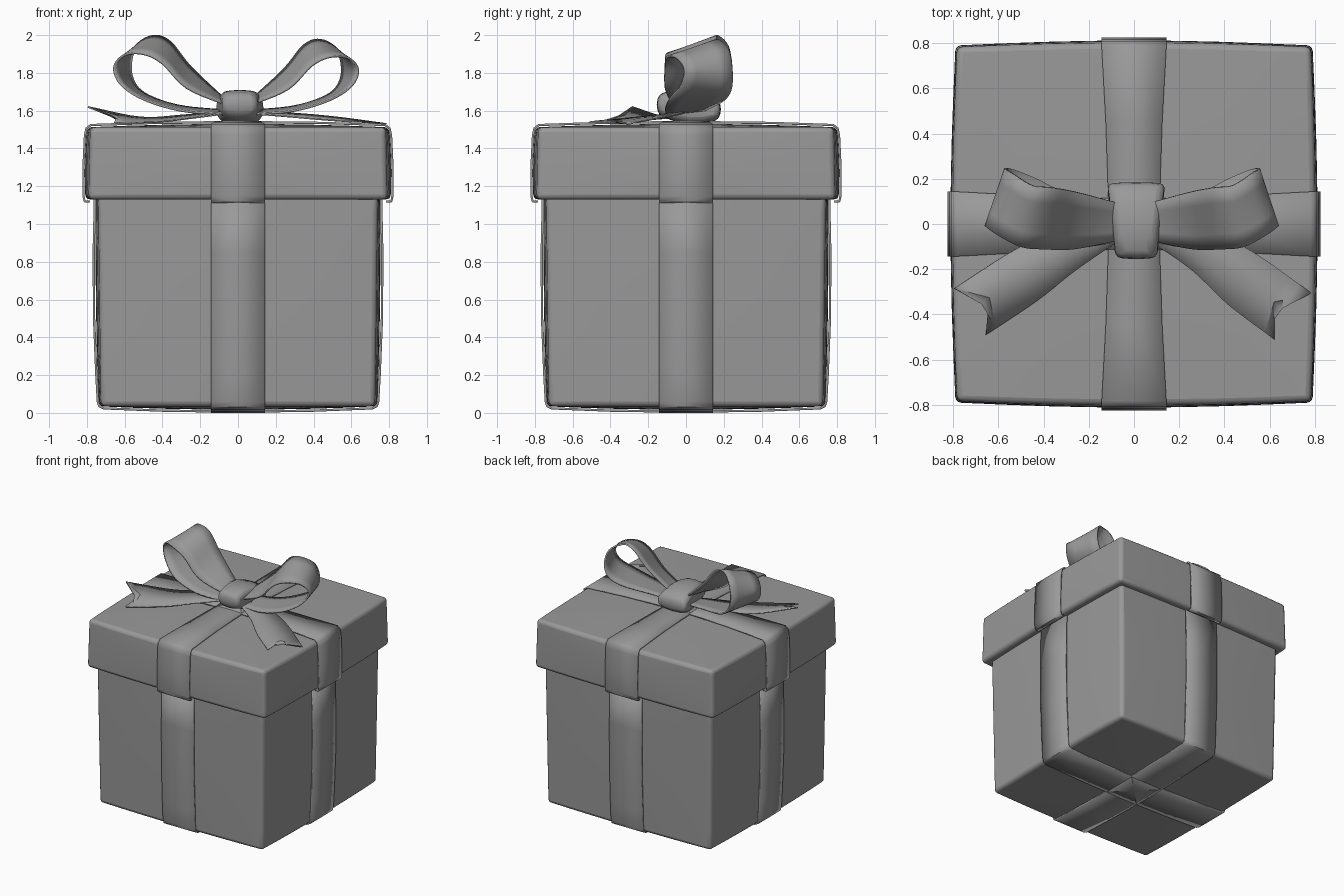
import bpy, bmesh, math
from mathutils import Vector

if "Cube" in bpy.data.objects:
    bpy.data.objects.remove(bpy.data.objects["Cube"])

grey = bpy.data.materials.new("warm_grey")
grey.diffuse_color = (0.32, 0.32, 0.32, 1)
grey.use_nodes = True
grey.node_tree.nodes["Principled BSDF"].inputs["Base Color"].default_value = grey.diffuse_color


def finish(name, bm, angle=40):
    bmesh.ops.recalc_face_normals(bm, faces=bm.faces)
    mesh = bpy.data.meshes.new(name)
    bm.to_mesh(mesh)
    bm.free()
    mesh.materials.append(grey)
    ob = bpy.data.objects.new(name, mesh)
    bpy.context.collection.objects.link(ob)
    bpy.context.view_layer.objects.active = ob
    ob.select_set(True)
    bpy.ops.object.shade_smooth_by_angle(angle=math.radians(angle))
    ob.select_set(False)
    return ob


def bevel(ob, width, segments=3):
    m = ob.modifiers.new("rounded_edges", "BEVEL")
    m.width, m.segments = width, segments
    m.limit_method, m.angle_limit = "ANGLE", math.radians(50)


def smooth(points, steps=5):
    """Catmull-Rom curve through the points."""
    p = [Vector(q) for q in points]
    p = [2 * p[0] - p[1]] + p + [2 * p[-1] - p[-2]]
    out = []
    for a, b, c, d in zip(p, p[1:], p[2:], p[3:]):
        for i in range(steps):
            t = i / steps
            out.append(0.5 * (2 * b + (c - a) * t + (2 * a - 5 * b + 4 * c - d) * t * t
                              + (3 * b - a - 3 * c + d) * t ** 3))
    return out + [p[-2]]


def strip(name, edge_a, edge_b, thickness, across=4, sag=0.0):
    """Ribbon surface spanned between two edge curves."""
    bm = bmesh.new()
    rows = []
    for a, b in zip(edge_a, edge_b):
        row = []
        for i in range(across + 1):
            t = i / across
            row.append(bm.verts.new(a.lerp(b, t) + Vector((0, 0, sag * 4 * t * (1 - t)))))
        rows.append(row)
    for r, s in zip(rows, rows[1:]):
        for i in range(across):
            bm.faces.new((r[i], r[i + 1], s[i + 1], s[i]))
    ob = finish(name, bm)
    m = ob.modifiers.new("thickness", "SOLIDIFY")
    m.thickness, m.offset = thickness, 0
    return ob


def puffed_block(name, half_bottom, half_top, z0, z1, puff, puff_bottom, puff_top):
    """Cube with gently bulging sides."""
    bm = bmesh.new()
    bmesh.ops.create_cube(bm, size=2)
    bmesh.ops.subdivide_edges(bm, edges=bm.edges, cuts=7, use_grid_fill=True)
    for v in bm.verts:
        x, y, z = v.co
        h = half_bottom + (half_top - half_bottom) * (z + 1) / 2
        bow = 1 - 0.3 * z * z
        v.co.x = x * (h + puff * (1 - y * y) * bow)
        v.co.y = y * (h + puff * (1 - x * x) * bow)
        v.co.z = z0 + (z1 - z0) * (z + 1) / 2
        dome = 1 - max(x * x, y * y)
        dome = 0.5 * dome + 0.5 * (1 - x * x) * (1 - y * y)
        v.co.z += dome * (puff_top if z > 0 else -puff_bottom) * abs(z) ** 4
    bevel(finish(name, bm), 0.025)


# Box and overhanging lid
puffed_block("box", 0.725, 0.74, 0.035, 1.2, 0.02, 0.018, 0)
puffed_block("lid", 0.79, 0.782, 1.13, 1.512, 0.025, 0, 0.018)

# Wrapping bands: half profiles (distance out, height, half width), mirrored
box_half = [(0.757, 1.16, 0.143), (0.764, 0.85, 0.143), (0.762, 0.5, 0.143),
            (0.75, 0.2, 0.143), (0.742, 0.06, 0.143), (0.735, 0.036, 0.143),
            (0.71, 0.024, 0.143), (0.4, 0.012, 0.143)]
lid_half = [(0.785, 1.118, 0.143), (0.812, 1.12, 0.143), (0.818, 1.15, 0.143),
            (0.818, 1.3, 0.143), (0.81, 1.47, 0.143), (0.803, 1.505, 0.143),
            (0.78, 1.524, 0.143), (0.45, 1.535, 0.125)]


def band(name, half, middle, along_x):
    pts = half + [middle] + [(-u, z, w) for u, z, w in reversed(half)]
    edges = []
    for s in (-1, 1):
        edges.append([Vector((u, s * w, z) if along_x else (s * w, u, z)) for u, z, w in pts])
    strip(name, edges[0], edges[1], 0.012, 2)


for along_x, label in ((True, "sideways"), (False, "lengthways")):
    band("box_ribbon_" + label, box_half, (0, 0.006, 0.143), along_x)
    band("lid_ribbon_" + label, lid_half, (0, 1.54, 0.11), along_x)

# Bow loops: front and back edges of the left ribbon loop
loop_front = [(-0.06, -0.08, 1.58), (-0.30, -0.11, 1.60), (-0.5, -0.09, 1.66),
              (-0.62, -0.03, 1.74), (-0.655, -0.01, 1.83), (-0.6, -0.05, 1.895),
              (-0.5, -0.10, 1.90), (-0.4, -0.11, 1.85), (-0.27, -0.11, 1.72),
              (-0.06, -0.07, 1.63)]
loop_back = [(-0.06, 0.09, 1.60), (-0.28, 0.13, 1.62), (-0.43, 0.2, 1.66),
             (-0.53, 0.24, 1.72), (-0.568, 0.245, 1.82), (-0.54, 0.225, 1.94),
             (-0.45, 0.17, 1.995), (-0.36, 0.16, 1.965), (-0.25, 0.14, 1.83),
             (-0.06, 0.09, 1.65)]
for side, sx, sz in (("left", 1, 1), ("right", -0.97, 0.95)):
    a, b = [smooth([(x * sx, y, 1.58 + (z - 1.58) * sz) for x, y, z in e])
            for e in (loop_front, loop_back)]
    strip("bow_loop_" + side, a, b, 0.012)


# Bow tails: upper edge, lower edge, with a swallow-tail notch at the end
def tail(name, upper, lower, notch):
    a, b = smooth(upper), smooth(lower)
    bm = bmesh.new()
    n = Vector(notch)
    rows = []
    for i, (p, q) in enumerate(zip(a, b)):
        mid = n if i == len(a) - 1 else (p + q) / 2
        rows.append([bm.verts.new(c) for c in (p, mid, q)])
    for r, s in zip(rows, rows[1:]):
        for i in range(2):
            bm.faces.new((r[i], r[i + 1], s[i + 1], s[i]))
    m = finish(name, bm).modifiers.new("thickness", "SOLIDIFY")
    m.thickness, m.offset = 0.008, 0


tail("bow_tail_left",
     [(-0.06, 0.0, 1.6), (-0.3, -0.02, 1.575), (-0.52, -0.11, 1.565), (-0.795, -0.285, 1.62)],
     [(-0.06, -0.07, 1.585), (-0.25, -0.2, 1.56), (-0.43, -0.34, 1.54), (-0.655, -0.49, 1.535)],
     (-0.64, -0.325, 1.57))
tail("bow_tail_right",
     [(0.06, 0.0, 1.6), (0.3, -0.02, 1.585), (0.52, -0.12, 1.565), (0.785, -0.305, 1.53)],
     [(0.06, -0.07, 1.585), (0.25, -0.2, 1.57), (0.42, -0.36, 1.555), (0.62, -0.51, 1.54)],
     (0.62, -0.345, 1.545))

# Knot: soft block, wider and lower at the back
bm = bmesh.new()
bmesh.ops.create_cube(bm, size=2)
bmesh.ops.subdivide_edges(bm, edges=bm.edges, cuts=3, use_grid_fill=True)
for v in bm.verts:
    x, y, z = v.co
    w = 0.11 + 0.018 * y
    v.co = (0.01 + x * w * (1 - 0.1 * z * z),
            0.015 + y * 0.17 * (1 - 0.1 * z * z - 0.04 * x * x),
            1.62 + z * (0.09 - 0.03 * y * y) - 0.012 * y - 0.012 * z * x * x)
bevel(finish("bow_knot", bm, 60), 0.03)
